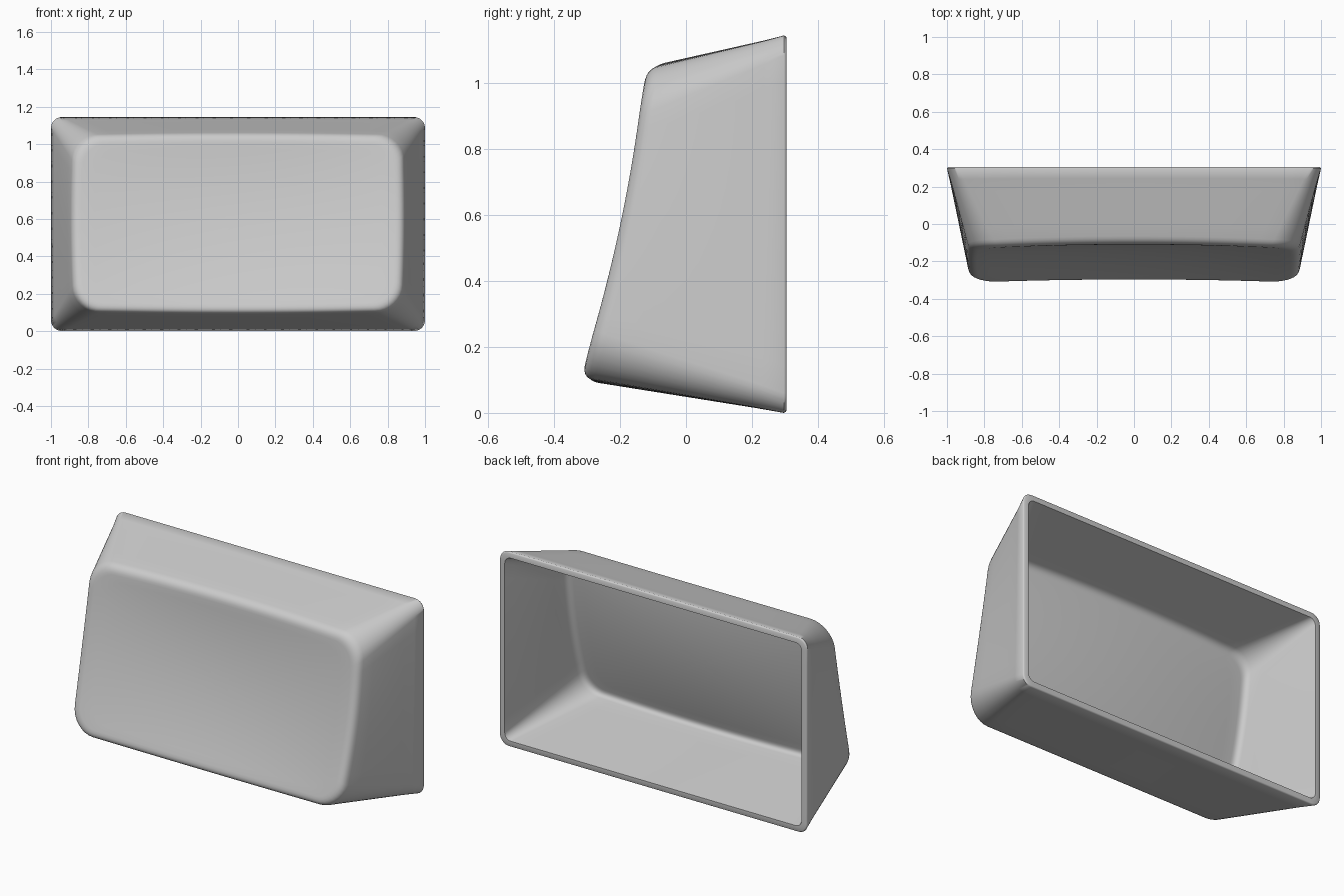
import bpy, bmesh, math
from mathutils import Vector

if "Cube" in bpy.data.objects:
    bpy.data.objects.remove(bpy.data.objects["Cube"])

BACK = 0.305          # y of the open rim
WALL = 0.035          # shell thickness
MID_Z = 0.575         # centre height of the front face


def rounded_rect(hw, z0, z1, r, arc=8, nx=20, nz=12):
    """Evenly structured rounded rectangle outline as (x, z) pairs."""
    corners = [(hw - r, z1 - r, 0), (-hw + r, z1 - r, 90),
               (-hw + r, z0 + r, 180), (hw - r, z0 + r, 270)]
    pts = []
    for i, (cx, cz, a0) in enumerate(corners):
        for k in range(arc + 1):
            a = math.radians(a0 + 90 * k / arc)
            pts.append((cx + r * math.cos(a), cz + r * math.sin(a)))
        # straight side towards the next corner
        nxt = corners[(i + 1) % 4]
        a = math.radians(nxt[2])
        ex, ez = nxt[0] + r * math.cos(a), nxt[1] + r * math.sin(a)
        sx, sz = pts[-1]
        n = nx if i % 2 == 0 else nz
        pts += [(sx + (ex - sx) * k / n, sz + (ez - sz) * k / n) for k in range(1, n)]
    return pts


def dish(x, z):
    """Depth of the tilted front face, scooped most in the middle."""
    d = z - 0.6
    u = 1 - (x / 0.88) ** 2
    v = 1 - ((z - MID_Z) / 0.475) ** 2
    return -0.197 + 0.205 * d - 0.1125 * d * d + 0.019 * u + 0.02 * u * v


def skin(inset, fillet):
    """Rings from the rim, along the walls, round the fillet and over the face."""
    def face_pt(x, z):
        return Vector((x, dish(x, z) + inset, z))

    def face_outline(i):
        # rounded rectangle whose sides bow gently outwards
        pts = []
        for x, z in rounded_rect(0.87 - i, 0.11 + i, 1.04 - i, 0.14 - i * 0.6):
            u, v = x / 0.87, (z - MID_Z) / 0.465
            pts.append(face_pt(x + 0.015 * u * (1 - v * v), z + 0.012 * v * (1 - u * u)))
        return pts

    base = [Vector((x, BACK, z)) for x, z in
            rounded_rect(1 - inset, inset, 1.145 - inset, 0.06 - inset * 0.6)]
    edge, face = face_outline(inset), face_outline(inset + fillet)
    start = [e + (b - e).normalized() * fillet for b, e in zip(base, edge)]
    rings = [[b.lerp(s, k / 6) for b, s in zip(base, start)] for k in range(6)]
    for k in range(7):
        t = k / 6
        rings.append([s * (1 - t) ** 2 + e * 2 * t * (1 - t) + f * t * t
                      for s, e, f in zip(start, edge, face)])
    for k in range(1, 12):
        t = 1 - k / 12
        rings.append([face_pt(f.x * t, MID_Z + (f.z - MID_Z) * t) for f in face])
    return rings, face_pt(0, MID_Z)


bm = bmesh.new()


def add_ring(pts):
    return [bm.verts.new(p) for p in pts]


def bridge(a, b):
    n = len(a)
    for i in range(n):
        j = (i + 1) % n
        bm.faces.new((a[i], a[j], b[j], b[i]))


def add_skin(rings, centre):
    loops = [add_ring(r) for r in rings]
    for a, b in zip(loops, loops[1:]):
        bridge(a, b)
    c, last = bm.verts.new(centre), loops[-1]
    for i in range(len(last)):
        bm.faces.new((last[i], last[(i + 1) % len(last)], c))
    return loops[0]


# outer and inner skins
outer, outer_c = skin(0.0, 0.045)
inner, inner_c = skin(WALL, 0.035)
lip_pts = [Vector((x, BACK, z)) for x, z in rounded_rect(0.993, 0.007, 1.138, 0.055)]
outer[0] = [p - Vector((0, 0.008, 0)) for p in outer[0]]
outer_rim = add_skin(outer, outer_c)
inner_rim = add_skin(inner, inner_c)

# softened rim joining both skins
mid = add_ring([a.co.lerp(l, 0.5) + (a.co - l).cross(Vector((0, 0, 0))) + Vector((0, 0.002, 0))
                for a, l in zip(outer_rim, lip_pts)])
lip = add_ring(lip_pts)
bridge(outer_rim, mid)
bridge(mid, lip)
bridge(lip, inner_rim)

bmesh.ops.recalc_face_normals(bm, faces=bm.faces)
mesh = bpy.data.meshes.new("key_shell")
bm.to_mesh(mesh)
bm.free()
shell = bpy.data.objects.new("key_shell", mesh)
bpy.context.collection.objects.link(shell)
bpy.context.view_layer.objects.active = shell
shell.select_set(True)
bpy.ops.object.shade_smooth_by_angle(angle=math.radians(50))
